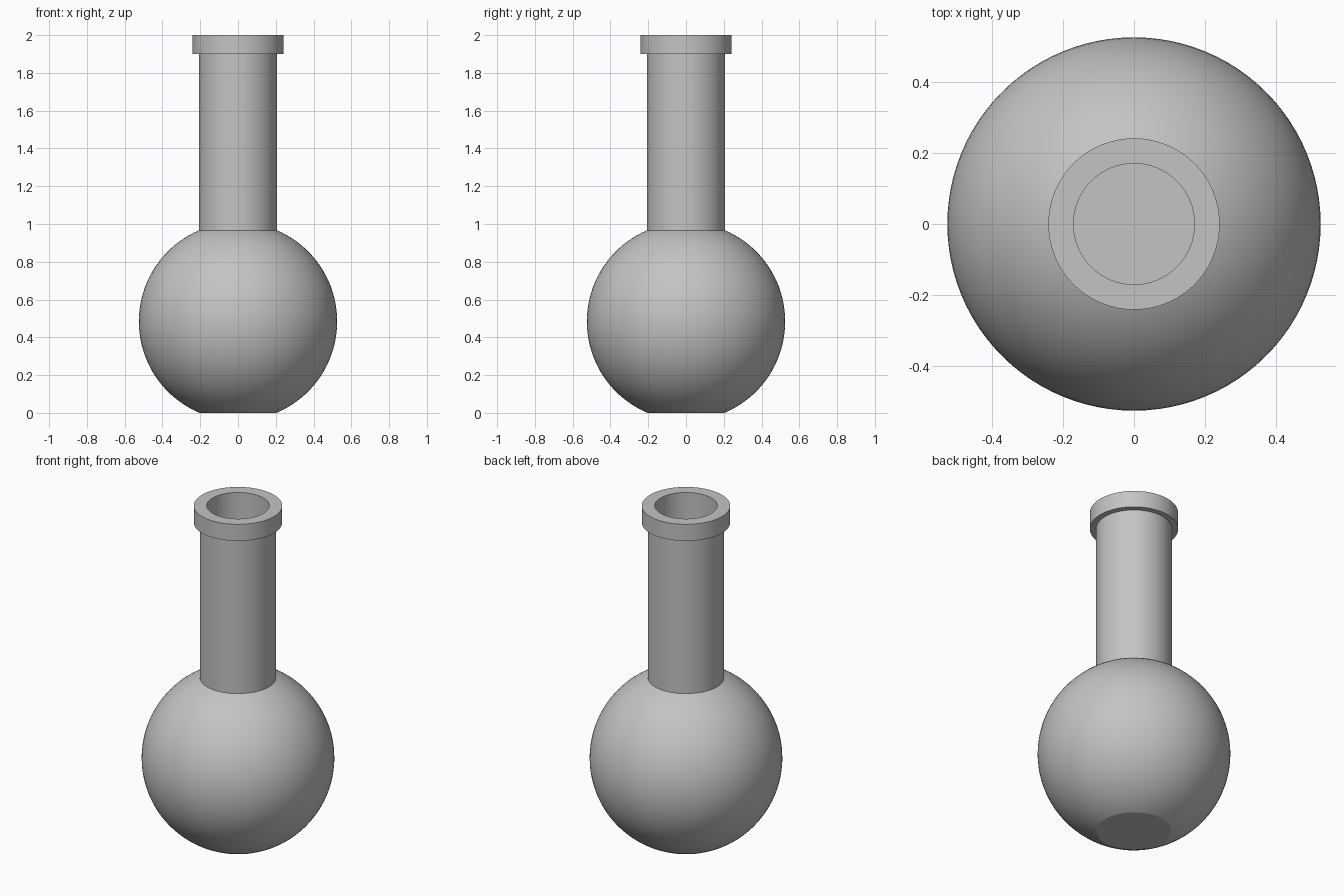
import bpy, bmesh, math

old = bpy.data.objects.get("Cube")
if old:
    bpy.data.objects.remove(old, do_unlink=True)

SIDES = 96
CENTRE = 0.484          # height of the bulb centre
BULB, WALL = 0.525, 0.035
NECK, BORE, LIP = 0.207, 0.17, 0.241
LIP_BASE, TOP = 1.9, 2.0

grey = bpy.data.materials.new("grey")
grey.use_nodes = True
colour = (0.55, 0.55, 0.55, 1)
grey.diffuse_color = colour
grey.node_tree.nodes["Principled BSDF"].inputs["Base Color"].default_value = colour


def arc(radius, start_r, end_r, steps=40):
    """Bulb outline from the flat base (start_r) up to the neck (end_r)."""
    a = -math.acos(start_r / radius)
    b = math.acos(end_r / radius)
    angles = [a + (b - a) * i / steps for i in range(steps + 1)]
    return [(radius * math.cos(t), CENTRE + radius * math.sin(t)) for t in angles]


def lathe(name, profile):
    """Turn an (r, z) outline round the z axis and cap both flat ends."""
    bm = bmesh.new()
    rings = []
    for r, z in profile:
        rings.append([bm.verts.new((r * math.cos(2 * math.pi * i / SIDES),
                                    r * math.sin(2 * math.pi * i / SIDES), z))
                      for i in range(SIDES)])
    for low, high in zip(rings, rings[1:]):
        for i in range(SIDES):
            j = (i + 1) % SIDES
            bm.faces.new((low[i], low[j], high[j], high[i]))
    bm.faces.new(rings[0][::-1])
    bm.faces.new(rings[-1])
    bmesh.ops.recalc_face_normals(bm, faces=bm.faces)
    mesh = bpy.data.meshes.new(name)
    bm.to_mesh(mesh)
    bm.free()
    mesh.materials.append(grey)
    obj = bpy.data.objects.new(name, mesh)
    bpy.context.collection.objects.link(obj)
    return obj


# Outer wall: flat base, bulb, neck, lip
base_r = math.sqrt(BULB ** 2 - CENTRE ** 2)
outer = arc(BULB, base_r, NECK) + [(NECK, LIP_BASE), (LIP, LIP_BASE), (LIP, TOP)]

# Inner wall: bore, hollow bulb, flat floor
inner_bulb = BULB - WALL
floor_r = math.sqrt(inner_bulb ** 2 - (CENTRE - WALL) ** 2)
inner = [(BORE, TOP)] + arc(inner_bulb, floor_r, BORE)[::-1]

flask = lathe("round_flask", outer + inner)

# Smooth walls with crisp lip, neck joint and base
bpy.ops.object.select_all(action='DESELECT')
flask.select_set(True)
bpy.context.view_layer.objects.active = flask
bpy.ops.object.shade_smooth_by_angle(angle=math.radians(20))
